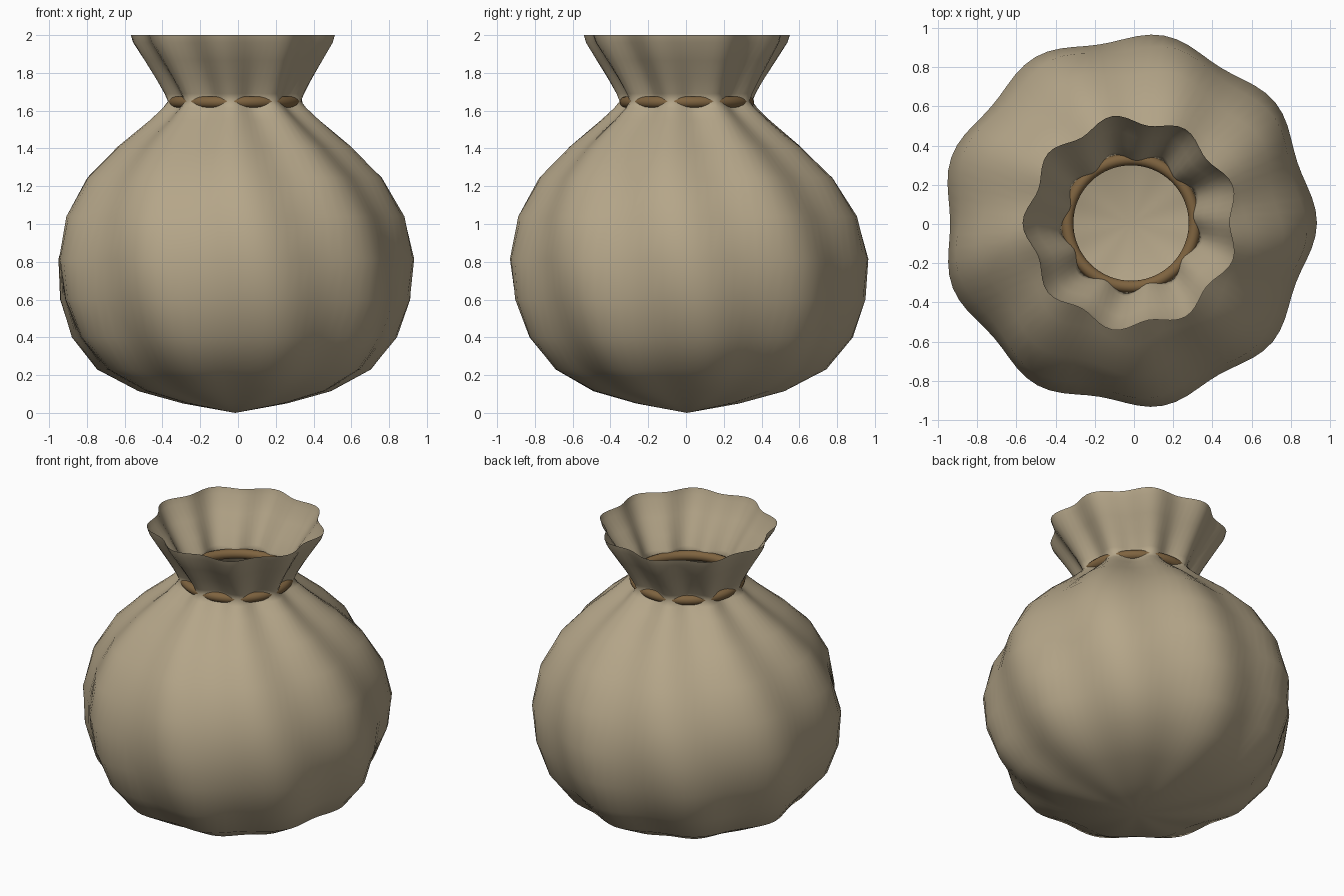
import bpy, bmesh
from math import cos, pi, radians, sin, tau

cube = bpy.data.objects.get("Cube")
if cube:
    bpy.data.objects.remove(cube, do_unlink=True)

CENTRE = (-0.015, 0.005)
FOLDS, SIDES = 9, 90


def material(name, colour):
    mat = bpy.data.materials.new(name)
    mat.use_nodes = True
    mat.diffuse_color = (*colour, 1)
    bsdf = mat.node_tree.nodes["Principled BSDF"]
    bsdf.inputs["Base Color"].default_value = (*colour, 1)
    bsdf.inputs["Roughness"].default_value = 0.9
    return mat


def finish(name, bm, mat):
    bmesh.ops.recalc_face_normals(bm, faces=bm.faces)
    mesh = bpy.data.meshes.new(name)
    bm.to_mesh(mesh)
    bm.free()
    mesh.materials.append(mat)
    mesh.shade_smooth()
    obj = bpy.data.objects.new(name, mesh)
    bpy.context.collection.objects.link(obj)
    return obj


def bridge(bm, a, b):
    for i in range(len(a)):
        j = (i + 1) % len(a)
        bm.faces.new((a[i], a[j], b[j], b[i]))


# Sack: a turned profile (radius, height) with folds that twist slowly upwards
PROFILE = [(0.27, 0.05), (0.5, 0.115), (0.71, 0.23), (0.845, 0.4), (0.915, 0.6),
           (0.935, 0.815), (0.885, 1.04), (0.765, 1.245), (0.6, 1.41),
           (0.43, 1.55), (0.36, 1.615), (0.333, 1.65), (0.35, 1.69),
           (0.395, 1.77), (0.455, 1.865), (0.515, 1.96), (0.528, 2.0)]


def sack_radius(r, z, a):
    fold = 0.025 * min(1, r / 0.8 if z < 0.8 else 1)
    twist = radians(16.5) * (z - 0.8)
    lean = 0.018 * max(0, r - 0.45) / 0.5 if z < 1.6 else 0
    return r + fold * cos(FOLDS * (a + twist)) + lean * cos(a - radians(135))


bm = bmesh.new()
rings = []
for r, z in PROFILE:
    ring = []
    for i in range(SIDES):
        a = tau * i / SIDES
        rad = sack_radius(r, z, a)
        ring.append(bm.verts.new((CENTRE[0] + rad * cos(a), CENTRE[1] + rad * sin(a), z)))
    rings.append(ring)
for low, high in zip(rings, rings[1:]):
    bridge(bm, low, high)
tip = bm.verts.new((*CENTRE, 0))
for i in range(SIDES):
    bm.faces.new((tip, rings[0][(i + 1) % SIDES], rings[0][i]))
finish("sack", bm, material("tan cloth", (0.46, 0.38, 0.25)))

# Cord: a round ring that weaves in and out of the folds at the neck
bm = bmesh.new()
MAJOR, MINOR, TUBE = 0.325, 0.031, 14
loops = []
for i in range(SIDES):
    a = tau * i / SIDES
    loop = []
    for k in range(TUBE):
        t = tau * k / TUBE
        rad = MAJOR + MINOR * cos(t)
        loop.append(bm.verts.new((CENTRE[0] + rad * cos(a), CENTRE[1] + rad * sin(a),
                                  1.645 + MINOR * sin(t))))
    loops.append(loop)
for i in range(SIDES):
    bridge(bm, loops[i], loops[(i + 1) % SIDES])
finish("neck_cord", bm, material("brown cord", (0.21, 0.125, 0.05)))
